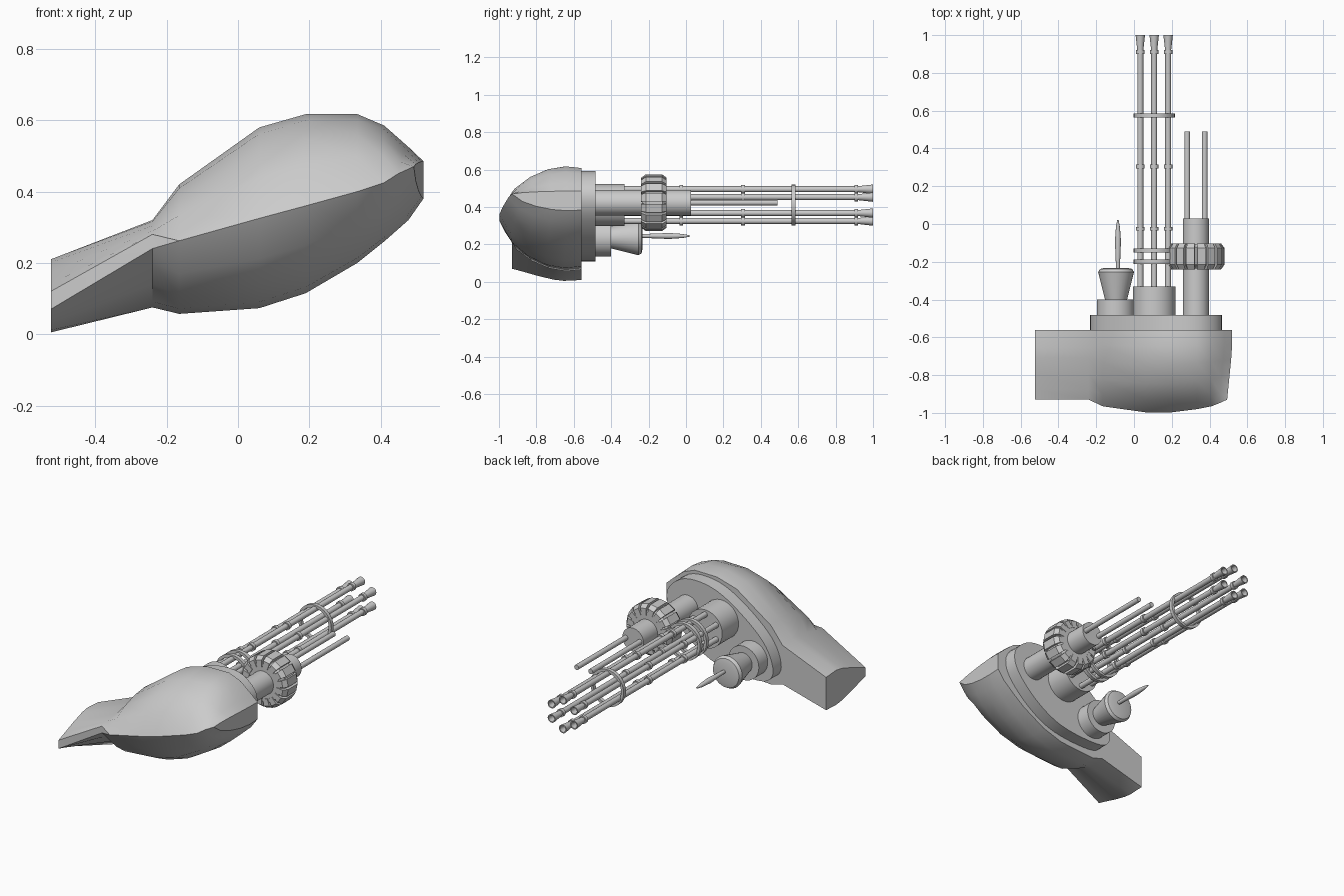
import bpy, bmesh, math
from math import sin, cos, pi

if "Cube" in bpy.data.objects:
    bpy.data.objects.remove(bpy.data.objects["Cube"])


def finish(bm, name):
    bmesh.ops.remove_doubles(bm, verts=bm.verts, dist=1e-4)
    bmesh.ops.recalc_face_normals(bm, faces=bm.faces)
    mesh = bpy.data.meshes.new(name)
    bm.to_mesh(mesh)
    bm.free()
    ob = bpy.data.objects.new(name, mesh)
    bpy.context.collection.objects.link(ob)
    return ob


def loft(bm, rings, close=False):
    """Skin closed rings of points; cap the ends unless the rings form a loop."""
    vs = [[bm.verts.new(p) for p in r] for r in rings]
    n = len(vs[0])
    pairs = list(zip(vs, vs[1:])) + ([(vs[-1], vs[0])] if close else [])
    for a, b in pairs:
        for i in range(n):
            j = (i + 1) % n
            bm.faces.new((a[i], a[j], b[j], b[i]))
    if not close:
        bm.faces.new(vs[0])
        bm.faces.new(vs[-1])


def lathe(name, profile, cx, cz, n=24, close=False):
    """Revolve (radius, y) points about an axis parallel to y."""
    bm = bmesh.new()
    loft(bm, [[(cx + r * cos(2 * pi * i / n), y, cz + r * sin(2 * pi * i / n))
               for i in range(n)] for r, y in profile], close)
    return finish(bm, name)


def rod(name, r, y0, y1, cx, cz, n=24):
    return lathe(name, [(r, y0), (r, y1)], cx, cz, n)


def ring(name, r_in, r_out, y, w, cx, cz, n=24):
    return lathe(name, [(r_in, y - w), (r_out, y - w), (r_out, y + w), (r_in, y + w)],
                 cx, cz, n, True)


# Main hull: x, bottom, ridge, top, front y, half height of blunt front strip
BACK = -0.56
stations = [
    (-0.525, 0.005, 0.095, 0.21, -0.93, 0.025),
    (-0.24, 0.075, 0.26, 0.32, -0.93, 0.02),
    (-0.165, 0.057, 0.262, 0.42, -0.965, 0),
    (0.06, 0.073, 0.325, 0.58, -0.997, 0),
    (0.19, 0.115, 0.36, 0.617, -0.998, 0),
    (0.335, 0.2, 0.40, 0.617, -0.98, 0),
    (0.41, 0.26, 0.425, 0.585, -0.965, 0),
    (0.478, 0.32, 0.45, 0.525, -0.95, 0),
    (0.52, 0.38, 0.47, 0.485, -0.93, 0)]
full = [(0, .96), (.2, 1), (.42, .93), (.65, .74), (.85, .45), (1, 0)]
stub = [(0, .93), (.25, 1), (.4, .9), (.62, .6), (.85, .23), (1, 0)]
rings = []
for x, b, r, t, f, s in stations:
    prof = stub if s else full

    def pt(d, h, zr, ze):
        y = BACK + d * (f - BACK)
        shift = 0.028 * max(0, (-0.66 - y) / 0.28) if x > 0.47 else 0
        return (x - shift, y, zr + h * (ze - zr))
    rings.append([pt(d, h, r + s, t) for d, h in prof] +
                 [pt(d, h, r - s, b) for d, h in reversed(prof)])
bm = bmesh.new()
loft(bm, rings)
finish(bm, "main_hull")

# Mounting plate following the hull outline, corners rounded by cutting
outline = [(-.24, .19), (-.2, .31), (-.11, .41), (.06, .535), (.19, .59), (.34, .595),
           (.43, .54), (.472, .47), (.45, .37), (.33, .24), (.19, .15), (.06, .115),
           (-.13, .105), (-.21, .125)]
for _ in range(2):
    outline = [(p[0] * (1 - k) + q[0] * k, p[1] * (1 - k) + q[1] * k)
               for p, q in zip(outline, outline[1:] + outline[:1]) for k in (.25, .75)]
bm = bmesh.new()
loft(bm, [[(x, y, z) for x, z in outline] for y in (-.565, -.483)])
finish(bm, "mounting_plate")

# Rotary gun: base, six flared hollow barrels with collars, binding rings
GX, GZ = 0.107, 0.41
rod("rotary_base", 0.113, -0.485, -0.33, GX, GZ, 32)
for i in range(6):
    a = pi / 2 + i * pi / 3
    bx, bz = GX + 0.085 * cos(a), GZ + 0.085 * sin(a)
    lathe(f"rotary_barrel_{i}", [(.016, -.34), (.016, .92), (.025, 1.0), (.019, 1.0), (.011, .9)],
          bx, bz, 16)
    for y in (-.025, .305, .91):
        ring(f"barrel_collar_{i}", .012, .023, y, .01, bx, bz, 16)
for y in (-.2, -.14, .575):
    ring("binding_ring", .092, .109, y, .011, GX, GZ, 32)

# Twin gun: housing, ribbed drum, two thin barrels
TX, TZ = 0.328, 0.423
rod("twin_housing", 0.069, -0.485, 0.028, TX, TZ, 32)
lathe("drum_core", [(.11, -.235), (.133, -.215), (.133, -.125), (.11, -.105)], TX, TZ, 32)
RIBS = 16
bm = bmesh.new()
for i in range(RIBS):
    a = 2 * pi * (i + .5) / RIBS
    rib = [(.09, -.24), (.132, -.24), (.15, -.215), (.15, -.128), (.132, -.103), (.09, -.103)]
    sides = []
    for s in (-1, 1):
        sides.append([(TX + r * cos(a) - s * .15 * r * sin(a), y,
                       TZ + r * sin(a) + s * .15 * r * cos(a)) for r, y in rib])
    loft(bm, sides)
finish(bm, "drum_ribs")
for s in (-1, 1):
    rod(f"twin_barrel_{s}", .015, .02, .49, TX + s * .046, TZ, 16)

# Spike emitter: base, flared cup, needle
SX, SZ = -0.095, 0.235
rod("emitter_base", .1, -.485, -.4, SX - .002, SZ, 32)
lathe("emitter_cup", [(.056, -.41), (.095, -.255), (.085, -.238), (.06, -.232)], SX, SZ + .002, 32)
lathe("emitter_needle", [(.01, -.24), (.016, -.09), (.011, -.02), (.004, .02)], SX + .01, SZ + .01, 16)

# Smooth shading with sharp edges kept
bpy.ops.object.select_all(action='SELECT')
bpy.context.view_layer.objects.active = bpy.data.objects["main_hull"]
bpy.ops.object.shade_smooth_by_angle(angle=math.radians(32))
